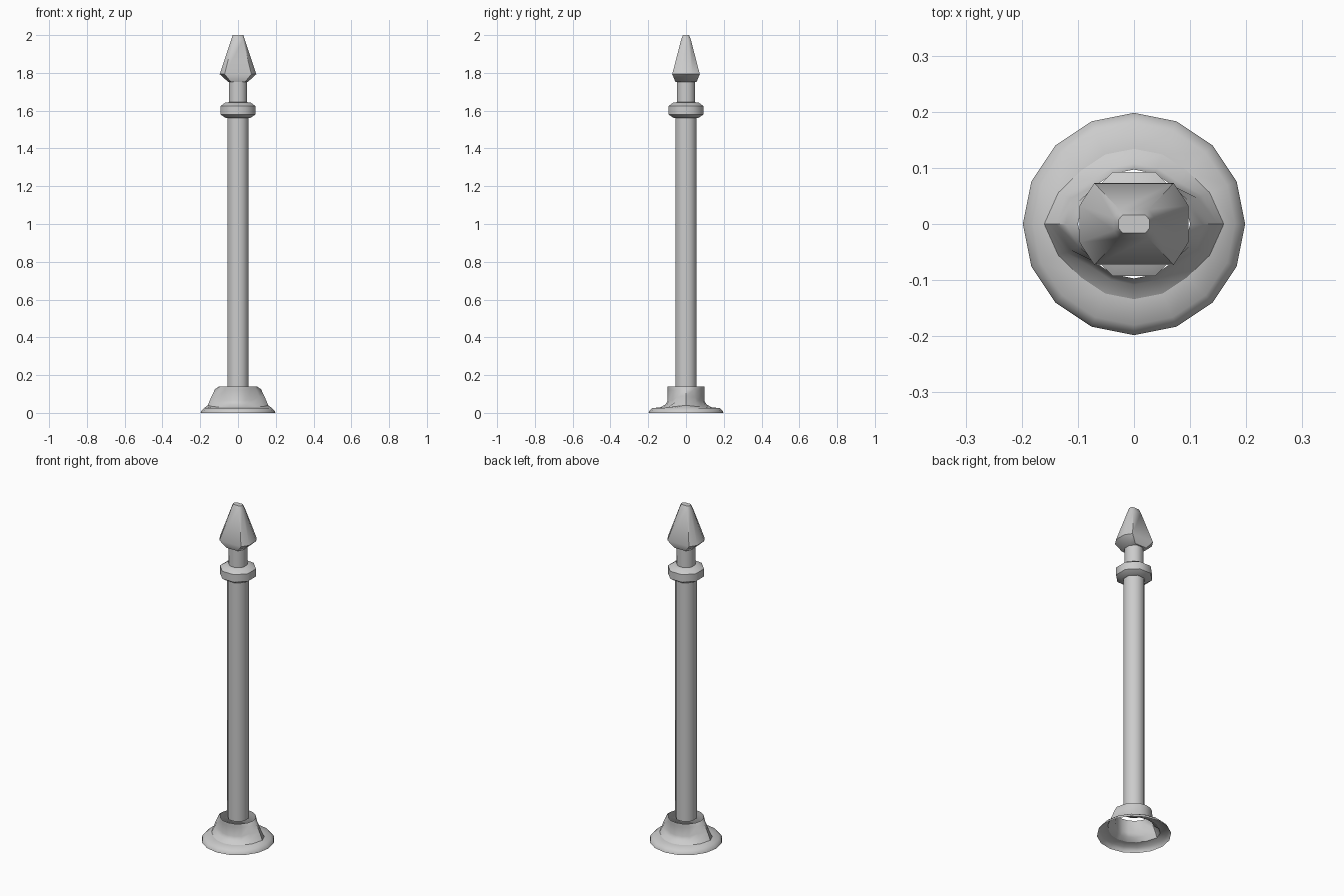
import bpy, bmesh, math

if "Cube" in bpy.data.objects:
    bpy.data.objects.remove(bpy.data.objects["Cube"])

metal = bpy.data.materials.new("light grey metal")
metal.use_nodes = True
GREY = (0.6, 0.6, 0.6, 1)
metal.diffuse_color = GREY
metal.node_tree.nodes["Principled BSDF"].inputs["Base Color"].default_value = GREY


def loft(name, rings, cap_top=False, cap_bottom=False, smooth=40):
    """Skin a stack of rings, listed from bottom to top."""
    bm = bmesh.new()
    rows = [[bm.verts.new(p) for p in ring] for ring in rings]
    n = len(rows[0])
    for low, high in zip(rows, rows[1:]):
        for i in range(n):
            j = (i + 1) % n
            bm.faces.new((low[i], low[j], high[j], high[i]))
    if cap_top:
        bm.faces.new(rows[-1])
    if cap_bottom:
        bm.faces.new(rows[0][::-1])
    mesh = bpy.data.meshes.new(name)
    bm.to_mesh(mesh)
    bm.free()
    obj = bpy.data.objects.new(name, mesh)
    bpy.context.collection.objects.link(obj)
    mesh.materials.append(metal)
    bpy.ops.object.select_all(action="DESELECT")
    obj.select_set(True)
    bpy.context.view_layer.objects.active = obj
    bpy.ops.object.shade_smooth_by_angle(angle=math.radians(smooth))
    return obj


def circle(r, z, n=8, turn=0.5):
    angles = [2 * math.pi * (i + turn) / n for i in range(n)]
    return [(r * math.cos(a), r * math.sin(a), z) for a in angles]


def collar_ring(plain, shoulder, fin):
    """Round ring pulled out along x into two fins; each argument is (radius, z)."""
    ring = []
    for i in range(16):
        a = math.pi * i / 8
        step = min(i % 8, 8 - i % 8)
        r, z = (fin, shoulder, plain, plain, plain)[step]
        ring.append((r * math.cos(a), r * math.sin(a), z))
    return ring


def head_ring(hx, hy, z):
    """Eight-sided ring, wider in x than in y."""
    quarter = [(hx, 0.45 * hy), (0.73 * hx, hy)]
    half = quarter + [(-x, y) for x, y in reversed(quarter)]
    return [(x, y, z) for x, y in half + [(-x, -y) for x, y in half]]


# Open base flange, running up to the foot of the collar
foot = collar_ring((0.134, 0.03), (0.146, 0.034), (0.16, 0.04))
loft("base_flange", [circle(0.198, 0, 16, 0), circle(0.195, 0.01, 16, 0),
                     circle(0.18, 0.025, 16, 0), foot])

# Open collar with a fin on each side
loft("base_collar", [
    foot,
    collar_ring((0.108, 0.045), (0.132, 0.06), (0.15, 0.065)),
    collar_ring((0.097, 0.065), (0.122, 0.085), (0.139, 0.09)),
    collar_ring((0.097, 0.12), (0.106, 0.122), (0.122, 0.125)),
    collar_ring((0.097, 0.14), (0.098, 0.14), (0.1, 0.14))])

# Pole and neck
loft("pole", [circle(0.06, 0.135), circle(0.06, 1.57)], cap_bottom=True, smooth=50)
loft("neck", [circle(0.052, 1.63), circle(0.052, 1.765)], smooth=50)

# Ring below the head
loft("neck_ring", [circle(r, z) for r, z in (
    (0.055, 1.562), (0.072, 1.562), (0.1, 1.58), (0.1, 1.625),
    (0.072, 1.643), (0.05, 1.645))], smooth=50)

# Pointed head
loft("spear_head", [head_ring(0.052, 0.056, 1.752), head_ring(0.097, 0.073, 1.793),
                    head_ring(0.036, 0.026, 1.975), head_ring(0.028, 0.016, 2.0)],
     cap_top=True, cap_bottom=True, smooth=50)
